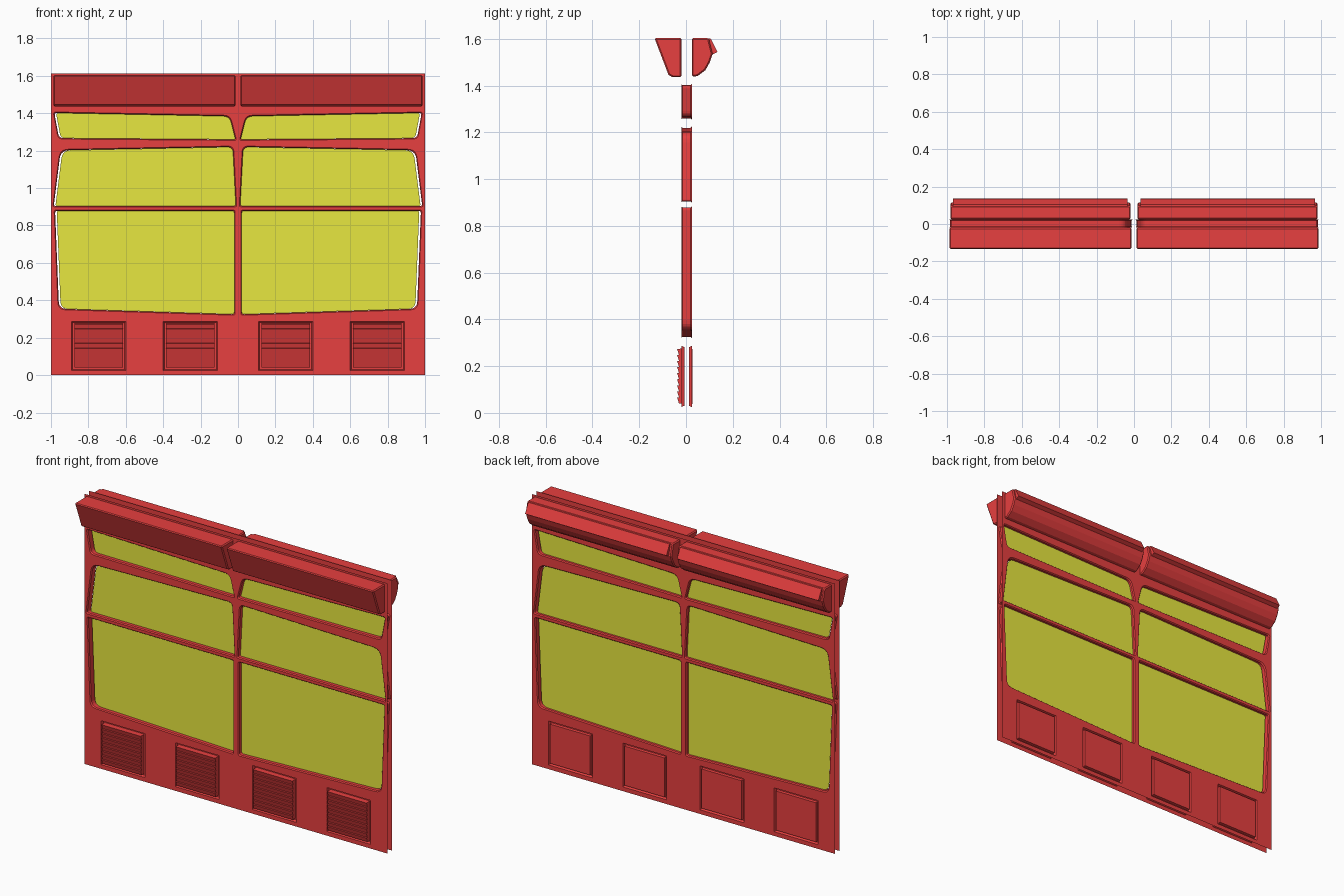
import bpy, bmesh
from mathutils import Vector

if "Cube" in bpy.data.objects:
    bpy.data.objects.remove(bpy.data.objects["Cube"])

FRONT, BACK, TOP = -0.02, 0.025, 1.612

def material(name, rgb):
    m = bpy.data.materials.new(name)
    m.diffuse_color = (*rgb, 1)
    m.use_nodes = True
    m.node_tree.nodes["Principled BSDF"].inputs["Base Color"].default_value = m.diffuse_color
    return m

RED = material("red_paint", (0.8, 0.05, 0.05))
YELLOW = material("yellow_glass", (0.8, 0.8, 0.05))

def finish(name, bm, mat=RED, bevel=0):
    """Right half mesh -> object mirrored across x."""
    me = bpy.data.meshes.new(name)
    bm.to_mesh(me)
    bm.free()
    ob = bpy.data.objects.new(name, me)
    bpy.context.collection.objects.link(ob)
    me.materials.append(mat)
    if bevel:
        b = ob.modifiers.new("bevel", 'BEVEL')
        b.width, b.segments, b.limit_method = bevel, 1, 'ANGLE'
        b.angle_limit = 0.9
    ob.modifiers.new("mirror", 'MIRROR')
    return ob

def offset(poly, d):
    """Grow a convex counter-clockwise polygon by d."""
    out, n = [], len(poly)
    for i in range(n):
        a, p, b = (Vector(poly[j % n]) for j in (i - 1, i, i + 1))
        u, v = (p - a).normalized(), (b - p).normalized()
        nu, nv = Vector((u.y, -u.x)), Vector((v.y, -v.x))
        out.append(p + (nu + nv) * d / (1 + nu.dot(nv)))
    return out

def rounded(poly, radii, steps=5):
    out, n = [], len(poly)
    for i in range(n):
        a, p, b = (Vector(poly[j % n]) for j in (i - 1, i, i + 1))
        s = p + (a - p).normalized() * radii[i]
        e = p + (b - p).normalized() * radii[i]
        for k in range(steps + 1):
            t = k / steps
            out.append(s * (1 - t) ** 2 + p * 2 * t * (1 - t) + e * t * t)
    return out

def add_loop(bm, pts, y):
    return [bm.verts.new((p[0], y, p[1])) for p in pts]

def loft(name, sections, cap=False):
    """Hole lining through (points, y) sections, facing into the hole."""
    bm = bmesh.new()
    loops = [add_loop(bm, p, y) for p, y in sections]
    mid = sum((v.co for v in loops[0]), Vector()) / len(loops[0])
    n = len(loops[0])
    for a, b in zip(loops, loops[1:]):
        for i in range(n):
            f = bm.faces.new((a[i], a[(i + 1) % n], b[(i + 1) % n], b[i]))
            f.normal_update()
            d = mid - f.calc_center_median()
            if f.normal.x * d.x + f.normal.z * d.z < 0:
                f.normal_flip()
    if cap:
        f = bm.faces.new(loops[-1])
        f.normal_update()
        if f.normal.y * (sections[0][1] - sections[-1][1]) < 0:
            f.normal_flip()
    return finish(name, bm)

def sheet(name, y, holes, facing):
    """Flat wall skin with holes."""
    bm = bmesh.new()
    outline = [(0, 0), (1, 0), (1, TOP), (0, TOP)]
    for pts in [outline] + holes:
        vs = add_loop(bm, pts, y)
        for i in range(len(vs)):
            bm.edges.new((vs[i - 1], vs[i]))
    bmesh.ops.triangle_fill(bm, use_beauty=True, edges=bm.edges[:], normal=(0, -1, 0))
    for f in bm.faces:
        f.normal_update()
        if f.normal.y * facing < 0:
            f.normal_flip()
    return finish(name, bm)

def prism(name, profile, x0, x1, bevel=0):
    """Extrude a (y, z) profile along x."""
    bm = bmesh.new()
    f = bm.faces.new([bm.verts.new((x0, y, z)) for y, z in profile])
    r = bmesh.ops.extrude_face_region(bm, geom=[f])
    vs = [g for g in r['geom'] if isinstance(g, bmesh.types.BMVert)]
    bmesh.ops.translate(bm, verts=vs, vec=(x1 - x0, 0, 0))
    bmesh.ops.recalc_face_normals(bm, faces=bm.faces[:])
    return finish(name, bm, bevel=bevel)

# Windows: corners (inner bottom, outer bottom, outer top, inner top) and radii
windows = {
    "lower": ([(0.02, 0.325), (0.957, 0.355), (0.978, 0.878), (0.02, 0.878)],
              (0.012, 0.04, 0.012, 0.012)),
    "middle": ([(0.012, 0.905), (0.985, 0.905), (0.948, 1.202), (0.028, 1.22)],
               (0.01, 0.01, 0.045, 0.03)),
    "upper": ([(0.014, 1.26), (0.957, 1.267), (0.982, 1.402), (0.045, 1.384)],
              (0.01, 0.025, 0.015, 0.035)),
}
holes = []
for name, (poly, radii) in windows.items():
    inner = rounded(poly, radii)
    outer = rounded(offset(poly, 0.005), radii)
    holes.append(outer)
    loft(name + "_window_frame", [(outer, FRONT), (inner, FRONT + 0.006),
                                  (inner, BACK - 0.006), (outer, BACK)])
    bm = bmesh.new()
    bm.faces.new(add_loop(bm, [(p.x - 0.009, p.y) for p in inner], 0.006))
    finish(name + "_window_glass", bm, YELLOW)

# Vents: recess in both skins, louvred block in front, plain panel behind
vent_holes = []
for x0, x1 in ((0.11, 0.40), (0.60, 0.89)):
    rect = [(x0, 0.025), (x1, 0.025), (x1, 0.287), (x0, 0.287)]
    vent_holes.append(rect)
    floor = offset(rect, -0.006)
    loft("vent_recess_front", [(rect, FRONT), (floor, -0.006)], cap=True)
    raised = offset(rect, -0.016)
    loft("vent_recess_back", [(rect, BACK), (floor, 0.012)], cap=True)
    teeth, z0, h = [(-0.006, 0.04)], 0.04, 0.235 / 9
    for i in range(9):
        teeth += [(-0.03, z0 + i * h), (-0.038, z0 + (i + 1) * h - 0.001)]
    teeth.append((-0.006, 0.275))
    prism("vent_louvres", teeth, x0 + 0.015, x1 - 0.015)
    prism("vent_back_panel", [(0.012, 0.037), (0.028, 0.039), (0.028, 0.273), (0.012, 0.275)],
          x0 + 0.013, x1 - 0.013)

# Wall skins
sheet("wall_front", FRONT, holes + vent_holes, -1)
sheet("wall_back", BACK, holes + vent_holes, 1)

# Overhead boxes and raised strip
prism("front_overhead_box", [(FRONT, 1.436), (-0.058, 1.436), (-0.075, 1.446),
                             (-0.135, 1.604), (FRONT, 1.604)], 0.014, 0.986, 0.006)
prism("back_overhead_box", [(BACK, 1.438), (0.05, 1.441), (0.083, 1.466), (0.102, 1.5),
                            (0.114, 1.535), (0.097, 1.604), (BACK, 1.604)], 0.018, 0.982, 0.006)
prism("back_box_strip", [(0.09, 1.602), (0.105, 1.602), (0.135, 1.544), (0.112, 1.532)],
      0.035, 0.968)
